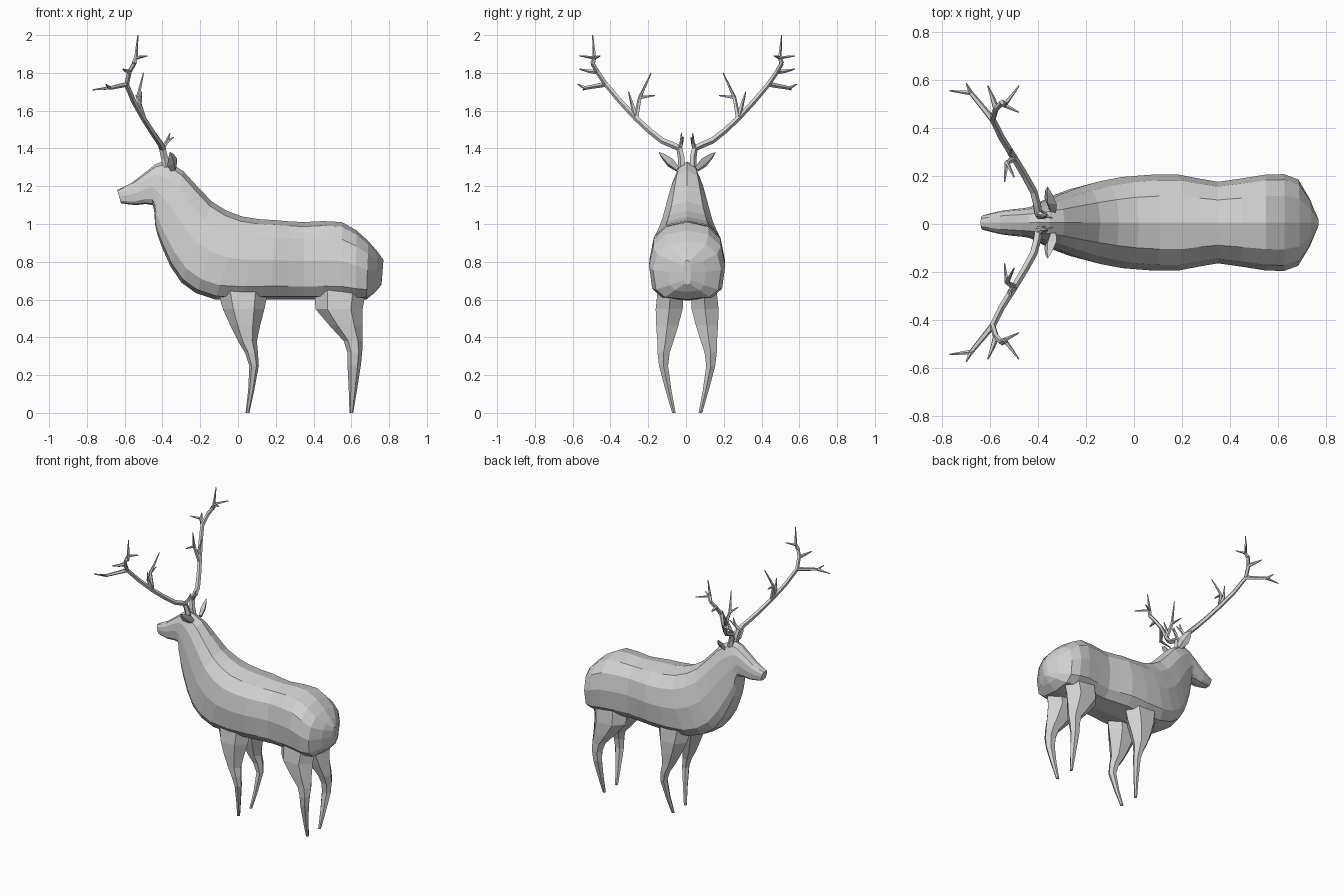
import bpy, bmesh, math
from mathutils import Vector

default_cube = bpy.data.objects.get("Cube")
if default_cube:
    bpy.data.objects.remove(default_cube, do_unlink=True)

middle_y = 0.006
shade = (0.64, 0.64, 0.64, 1)
grey = bpy.data.materials.new("plain_grey")
grey.use_nodes = True
grey.diffuse_color = shade
grey.node_tree.nodes["Principled BSDF"].inputs["Base Color"].default_value = shade


def smooth_path(keys):
    """Add a rounded midpoint between each pair of neighbouring keys."""
    keys = [Vector(key) for key in keys]
    result = []
    for index, (start, end) in enumerate(zip(keys, keys[1:])):
        before = keys[max(index - 1, 0)]
        after = keys[min(index + 2, len(keys) - 1)]
        middle = (start + end) / 2
        result += [start, middle + (middle - (before + after) / 2) / 8]
    return result + [keys[-1]]


def turn(sides):
    """Cosine and sine of evenly spaced angles around a ring."""
    angles = [math.tau * step / sides for step in range(sides)]
    return [(math.cos(angle), math.sin(angle)) for angle in angles]


def soften(value, power):
    return math.copysign(abs(value) ** power, value)


def add_loft(bm, rings):
    """Skin a list of closed rings and cap both ends."""
    loops = [[bm.verts.new(point) for point in ring] for ring in rings]
    for lower, upper in zip(loops, loops[1:]):
        for index in range(len(lower)):
            previous = index - 1
            bm.faces.new((lower[previous], lower[index], upper[index], upper[previous]))
    bm.faces.new(loops[0])
    bm.faces.new(loops[-1])


def add_tube(bm, path, start_radius, end_radius):
    """Tapered five-sided tube along a path."""
    points = [Vector(point) for point in path]
    last = len(points) - 1
    rings = []
    for index, point in enumerate(points):
        direction = points[min(index + 1, last)] - points[max(index - 1, 0)]
        across = direction.cross(Vector((1, 0, 0.2))).normalized()
        upward = direction.normalized().cross(across)
        radius = start_radius + (end_radius - start_radius) * index / last
        rings.append([point + radius * (c * across + s * upward) for c, s in turn(5)])
    add_loft(bm, rings)


def finish(name, bm, side=1):
    """Make the object; a side of -1 mirrors it across the middle."""
    for vert in bm.verts:
        vert.co.y = middle_y + side * vert.co.y
    bmesh.ops.recalc_face_normals(bm, faces=bm.faces)
    mesh = bpy.data.meshes.new(name)
    bm.to_mesh(mesh)
    bm.free()
    mesh.materials.append(grey)
    bpy.context.collection.objects.link(bpy.data.objects.new(name, mesh))


# Body, neck and head: top x, top z, bottom x, bottom z, half width
stations = [
    (-.64, 1.18, -.62, 1.11, .03),
    (-.56, 1.22, -.54, 1.1, .05),
    (-.47, 1.29, -.45, 1.1, .06),
    (-.4, 1.33, -.44, 1, .07),
    (-.29, 1.28, -.4, .87, .1),
    (-.14, 1.12, -.3, .69, .15),
    (.02, 1.04, -.12, .6, .19),
    (.2, 1.02, .17, .6, .2),
    (.35, 1.01, .35, .6, .17),
    (.55, 1.01, .55, .6, .2),
    (.69, .91, .68, .6, .18),
    (.77, .81, .76, .68, .02),
]


def body_ring(station):
    """Rounded ring, fuller towards the belly than along the back."""
    top_x, top_z, bottom_x, bottom_z, half_width = station
    ring = []
    for c, s in turn(12):
        power = 0.85 if c > 0 else 0.6
        down = (1 - soften(c, power)) / 2
        ring.append((top_x + (bottom_x - top_x) * down,
                     half_width * soften(s, power),
                     top_z + (bottom_z - top_z) * down))
    return ring


bm = bmesh.new()
add_loft(bm, [body_ring(station) for station in smooth_path(stations)])
finish("body_and_head", bm)

# Legs: height, inner y, outer y, then front and back x of the fore and hind leg
leg_levels = smooth_path([
    (.7, .02, .15, -.12, .17, .42, .69),
    (.55, .02, .17, -.08, .14, .41, .66),
    (.38, .07, .16, 0, .1, .56, .66),
    (.25, .1, .15, .06, .11, .58, .65),
    (0, .06, .08, .04, .06, .59, .61),
])


def leg_ring(height, inner, outer, front, back):
    return [((front + back + (back - front) * c) / 2,
             (inner + outer + (outer - inner) * s * 1.1) / 2, height)
            for c, s in turn(6)]


sides = {"left": 1, "right": -1}
sides = {"far": 1, "near": -1}
for word, side in sides.items():
    for kind, columns in (("fore", slice(3, 5)), ("hind", slice(5, 7))):
        bm = bmesh.new()
        add_loft(bm, [leg_ring(*level[:3], *level[columns]) for level in leg_levels])
        finish(f"{word}_{kind}_leg", bm, side)

# Antlers: a main beam, then forks that leave it at a numbered beam point
beam = smooth_path([
    (-.38, .03, 1.3), (-.4, .04, 1.4), (-.42, .13, 1.44),
    (-.5, .27, 1.56), (-.59, .43, 1.74), (-.55, .5, 1.85),
])
forks = [
    (2, (-.38, .03, 1.43), [(-.34, .02, 1.46), (-.36, .03, 1.48)]),
    (6, (-.53, .25, 1.67), [(-.5, .19, 1.8), (-.54, .17, 1.68)]),
    (6, (-.52, .29, 1.63), [(-.51, .31, 1.7)]),
    (8, (-.68, .54, 1.72), [(-.77, .55, 1.71), (-.7, .58, 1.74)]),
    (9, (-.59, .52, 1.81), [(-.61, .57, 1.82)]),
    (10, (-.54, .49, 1.88), [(-.53, .5, 2), (-.48, .57, 1.89), (-.48, .46, 1.89)]),
]
# Ears: flattened leaves pointing outward and up
ear_base, ear_tip = Vector((-.34, .05, 1.29)), Vector((-.36, .15, 1.38))
ear_wide = Vector((-.6, -.4, .5)).cross(ear_tip - ear_base).normalized()
ear_thick = ear_wide.cross(ear_tip - ear_base).normalized() / 2

for word, side in sides.items():
    bm = bmesh.new()
    add_tube(bm, beam, .02, .012)
    for joint, fork, tips in forks:
        add_tube(bm, [beam[joint], fork], .014, .01)
        for tip in tips:
            add_tube(bm, [fork, tip], .01, .003)
    finish(f"{word}_antler", bm, side)

    bm = bmesh.new()
    rings = []
    for along in (0, .4, .75, 1):
        width = .035 * math.sin(math.pi * (.2 + .79 * along))
        center = ear_base.lerp(ear_tip, along)
        rings.append([center + width * (c * ear_wide + s * ear_thick) for c, s in turn(4)])
    add_loft(bm, rings)
    finish(f"{word}_ear", bm, side)
